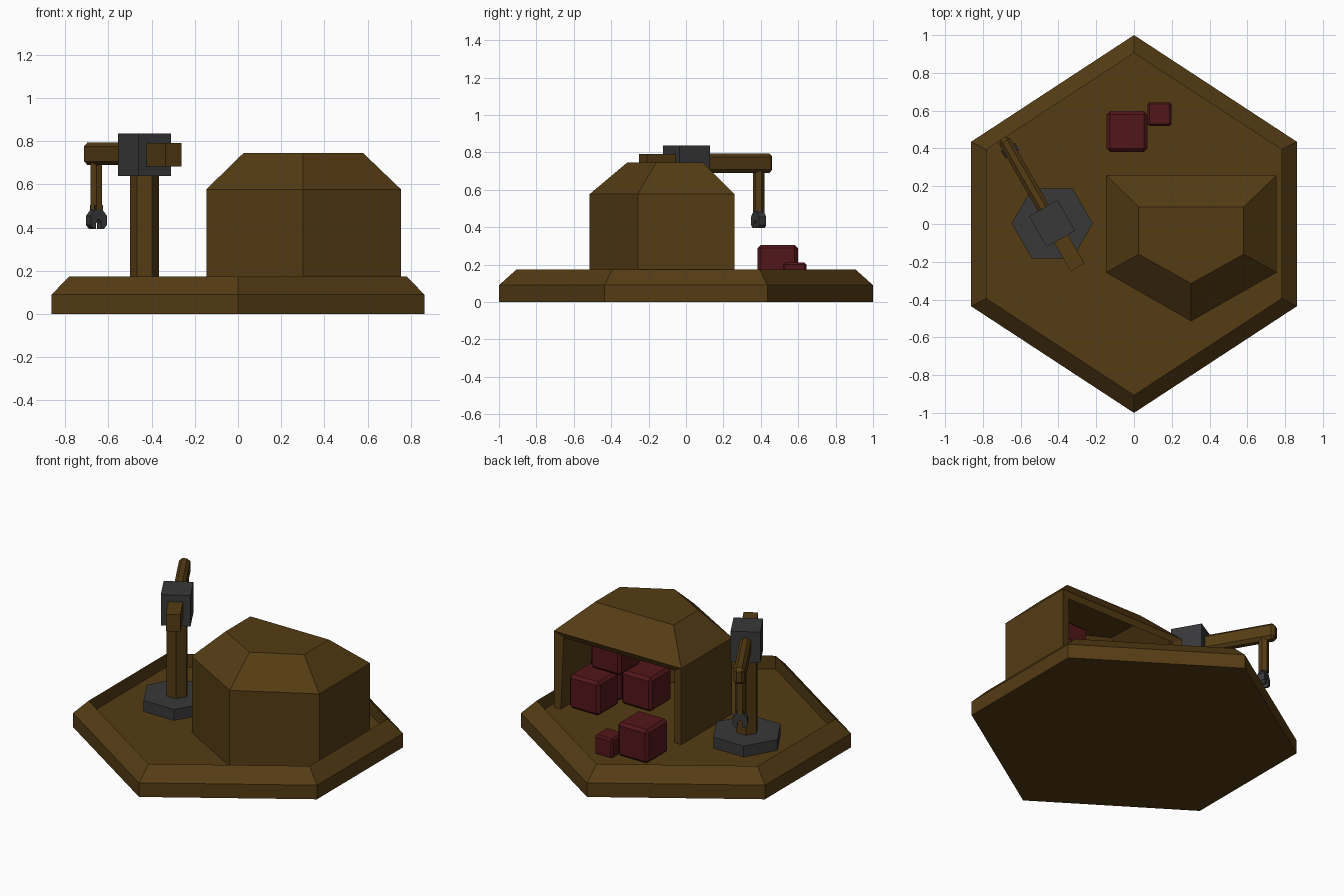
import bpy, bmesh
from math import cos, sin, pi, radians
from mathutils import Matrix, Vector

if "Cube" in bpy.data.objects:
    bpy.data.objects.remove(bpy.data.objects["Cube"])


def material(name, rgb):
    m = bpy.data.materials.new(name)
    m.diffuse_color = (*rgb, 1)
    m.use_nodes = True
    m.node_tree.nodes["Principled BSDF"].inputs["Base Color"].default_value = m.diffuse_color
    return m


BROWN = material("brown", (0.09, 0.045, 0.007))
GREY = material("dark_grey", (0.04, 0.04, 0.042))
RED = material("dark_red", (0.085, 0.008, 0.01))


def finish(name, bm, mat, fix=True):
    if fix:
        bmesh.ops.recalc_face_normals(bm, faces=bm.faces)
    me = bpy.data.meshes.new(name)
    bm.to_mesh(me)
    bm.free()
    me.materials.append(mat)
    ob = bpy.data.objects.new(name, me)
    bpy.context.collection.objects.link(ob)
    return ob


def loft(name, rings, mat, cap_start=True, cap_end=True, skip=(), fix=True):
    """Join counter-clockwise rings of points; skip lists (ring, side) left open."""
    bm = bmesh.new()
    vs = [[bm.verts.new(p) for p in r] for r in rings]
    n = len(vs[0])
    for k in range(len(vs) - 1):
        for i in range(n):
            if (k, i) not in skip:
                j = (i + 1) % n
                bm.faces.new((vs[k][i], vs[k][j], vs[k + 1][j], vs[k + 1][i]))
    if cap_start:
        bm.faces.new(vs[0][::-1])
    if cap_end:
        bm.faces.new(vs[-1])
    return finish(name, bm, mat, fix)


def hexagon(r, z, c=(0, 0), turn=0):
    return [(c[0] + r * cos(i * pi / 3 + turn), c[1] + r * sin(i * pi / 3 + turn), z)
            for i in range(6)]


def box(name, size, centre, mat, frame=Matrix(), bevel=0):
    bm = bmesh.new()
    bmesh.ops.create_cube(bm, size=1)
    bmesh.ops.scale(bm, vec=size, verts=bm.verts)
    bmesh.ops.translate(bm, vec=centre, verts=bm.verts)
    if bevel:
        bmesh.ops.bevel(bm, geom=bm.edges[:], offset=bevel, segments=1, affect='EDGES')
    bm.transform(frame)
    return finish(name, bm, mat)


FLOOR = 0.09

# Hexagonal base with a raised rim and sunken floor
outline = [(0.863, -0.435), (0.863, 0.435), (0, 1), (-0.863, 0.435), (-0.863, -0.435), (0, -1)]
levels = [(1, 0), (1, 0.09), (0.905, 0.175), (0.905, FLOOR)]
loft("base", [[(x * s, y * s, z) for x, y in outline] for s, z in levels], BROWN)

# Five-sided hut shell, open at the back
walls = [(0.755, 0.258), (-0.147, 0.258), (-0.147, -0.257), (0.302, -0.515), (0.755, -0.257)]
crown = [(0.58, 0.09), (0.025, 0.09), (0.025, -0.16), (0.302, -0.315), (0.58, -0.16)]
hut = loft("hut", [[(x, y, FLOOR) for x, y in walls], [(x, y, 0.577) for x, y in walls],
                   [(x, y, 0.745) for x, y in crown]],
           BROWN, cap_start=False, skip={(0, 0)}, fix=False)
sol = hut.modifiers.new("thickness", 'SOLIDIFY')
sol.thickness, sol.offset, sol.use_even_offset = 0.05, -1, True

# Crates outside and stacked inside the hut: x, y, bottom, size
crates = [(-0.037, 0.49, FLOOR, 0.215), (0.135, 0.582, FLOOR - 0.005, 0.125),
          (0.57, 0.115, FLOOR, 0.215), (0.355, -0.105, FLOOR, 0.215),
          (0.59, -0.125, FLOOR, 0.215), (0.52, -0.03, FLOOR + 0.215, 0.215)]
for i, (x, y, z, s) in enumerate(crates):
    box(f"crate_{i + 1}", (s, s, s), (x, y, z + s / 2), RED, bevel=s * 0.08)

# Crane foot and post
C = (-0.433, 0.003)
loft("crane_foot", [hexagon(0.215, z, C) for z in (FLOOR, 0.16)], GREY)
loft("crane_post", [hexagon(0.068, z, C) for z in (0.15, 0.65)], BROWN)

# Crane head and arms, in a frame whose y axis runs along the arm
F = Matrix.Translation((*C, 0)) @ Matrix.Rotation(radians(30), 4, 'Z')
box("crane_head", (0.173, 0.188, 0.197), (0, 0, 0.737), GREY, F)
box("counterweight_arm", (0.085, 0.2, 0.108), (0, -0.168, 0.738), BROWN, F)
box("front_arm", (0.066, 0.46, 0.105), (0, 0.29, 0.742), BROWN, F, bevel=0.018)

# Hanging strut and claw
H = F @ Vector((0, 0.445, 0))
loft("hanging_strut", [hexagon(0.031, z, (H.x, H.y), radians(30)) for z in (0.485, 0.7)], BROWN)
half = [(0.022, 0.505), (0.022, 0.48), (0.043, 0.455), (0.043, 0.412), (0.028, 0.395),
        (0.015, 0.395), (0.015, 0.42), (0.007, 0.437)]
claw = half + [(-x, z) for x, z in reversed(half)]
loft("claw", [[F @ Vector((x, 0.445 + d, z)) for x, z in claw] for d in (-0.022, 0.022)], GREY)
